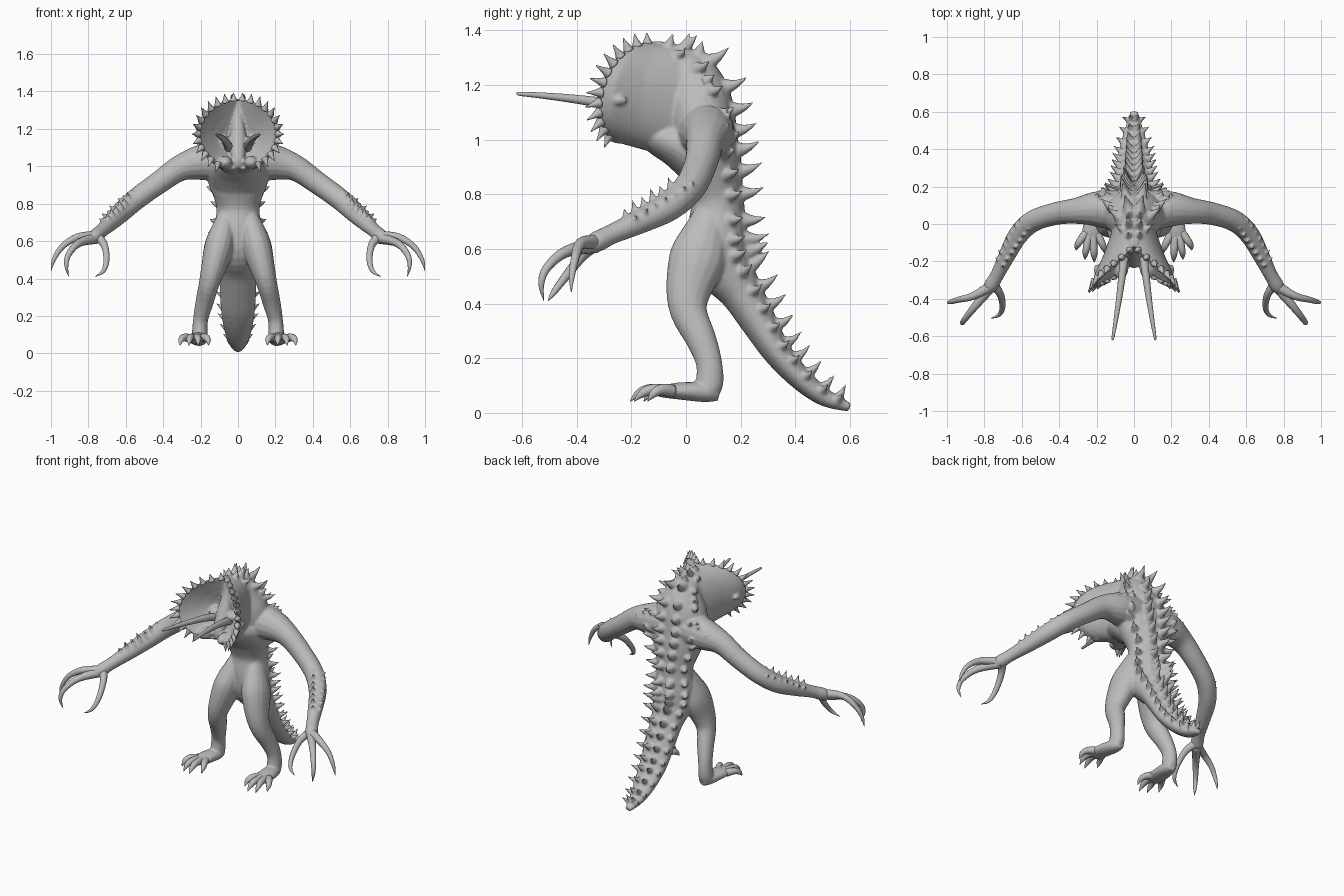
import bpy, bmesh, math
from mathutils import Vector as V

cube = bpy.data.objects.get("Cube")
if cube:
    bpy.data.objects.remove(cube)

hide = bpy.data.materials.new("grey hide")
hide.use_nodes = True
hide.diffuse_color = (0.5, 0.5, 0.5, 1)
hide.node_tree.nodes["Principled BSDF"].inputs["Base Color"].default_value = (0.5, 0.5, 0.5, 1)


def loft(bm, rings):
    """Closed skin through a list of point rings."""
    loops = [[bm.verts.new(p) for p in ring] for ring in rings]
    n = len(loops[0])
    for a, b in zip(loops, loops[1:]):
        for i in range(n):
            bm.faces.new((a[i], a[(i + 1) % n], b[(i + 1) % n], b[i]))
    bm.faces.new(loops[0])
    bm.faces.new(loops[-1])


def smooth_path(stations, steps):
    """Catmull-Rom resampling of tuples of any length."""
    pts = [stations[0]] + list(stations) + [stations[-1]]
    out = []
    for a, b, c, d in zip(pts, pts[1:], pts[2:], pts[3:]):
        for s in range(steps):
            t = s / steps
            out.append([0.5 * (2 * q + (r - p) * t + (2 * p - 5 * q + 4 * r - u) * t * t
                               + (3 * q - p - 3 * r + u) * t ** 3)
                        for p, q, r, u in zip(a, b, c, d)])
    return out + [list(stations[-1])]


def frames(path, hint):
    """Centre, side axis and normal axis at each path point."""
    for i, s in enumerate(path):
        t = (V(path[min(i + 1, len(path) - 1)][:3]) - V(path[max(i - 1, 0)][:3])).normalized()
        side = (V(hint) - t * t.dot(V(hint))).normalized()
        yield V(s[:3]), side, t.cross(side)


def tube(bm, stations, hint=(1, 0, 0), steps=4, sides=16, sx=1):
    """Tapering limb; a station is x, y, z, half width, half depth."""
    path = smooth_path([s if len(s) == 5 else (*s, s[3]) for s in stations], steps)
    rings = []
    for s, (c, u, w) in zip(path, frames(path, hint)):
        ring = []
        for k in range(sides):
            a = math.tau * k / sides
            p = c + u * (math.cos(a) * max(s[3], 0.001)) + w * (math.sin(a) * max(s[4], 0.001))
            ring.append((p.x * sx, p.y, p.z))
        rings.append(ring)
    loft(bm, rings)


def spike(bm, base, direction, length, radius, bend=(0, 0, 0)):
    """Flared thorn whose root is sunk into the skin."""
    d = V(direction).normalized()
    base = V(base)
    mid = base + d * length * 0.5
    tip = base + d * length + V(bend) * length
    hint = (1, 0, 0) if abs(d.x) < 0.8 else (0, 1, 0)
    tube(bm, [(*(base - d * radius * 0.6), radius * 1.3), (*(base + d * length * .12), radius * .9),
              (*mid, radius * 0.5), (*tip, 0.002)], hint, 2, 8)


def ball(bm, centre, radii, sx=1):
    geo = bmesh.ops.create_uvsphere(bm, u_segments=20, v_segments=12, radius=1)
    for v in geo["verts"]:
        v.co = V((sx * (centre[0] + v.co.x * radii[0]),
                  centre[1] + v.co.y * radii[1], centre[2] + v.co.z * radii[2]))


def finish(bm, name, remesh=False):
    bmesh.ops.recalc_face_normals(bm, faces=bm.faces)
    for f in bm.faces:
        f.smooth = True
    mesh = bpy.data.meshes.new(name)
    bm.to_mesh(mesh)
    bm.free()
    mesh.materials.append(hide)
    obj = bpy.data.objects.new(name, mesh)
    bpy.context.collection.objects.link(obj)
    if remesh:
        m = obj.modifiers.new("blend", "REMESH")
        m.mode, m.voxel_size, m.use_smooth_shade = "VOXEL", 0.0065, True
        s = obj.modifiers.new("soften", "SMOOTH")
        s.factor, s.iterations = 0.5, 5


# Frill rim: a runs from the crown round the left side
def rim(a):
    s = abs(math.sin(a))
    return V((0.218 * math.sin(a), -0.16 + 0.04 * math.cos(a) - 0.165 * s ** 0.8,
              1.172 + 0.188 * math.cos(a)))


def neck(a, x, y, z, h):
    return V((x * math.sin(a), y, z + h * math.cos(a)))


# Spine from crown to tail tip: x, y, z, half width, half depth
spine = [(0, -0.07, 1.30, .06, .05), (0, 0.0, 1.23, .105, .11), (0, .04, 1.13, .16, .13),
         (0, .065, 1.0, .18, .125), (0, .09, .9, .155, .115), (0, .115, .78, .115, .097),
         (0, .115, .66, .13, .11), (0, .13, .55, .125, .11), (0, .2, .445, .102, .08),
         (0, .265, .335, .096, .066), (0, .335, .22, .09, .052), (0, .425, .12, .072, .042),
         (0, .51, .055, .048, .032), (0, .60, .02, .02, .016)]

# Body: torso, frill, head, arms, legs and thorns blended into one skin
bm = bmesh.new()
tube(bm, spine, sides=28)
angles = [math.tau * k / 64 for k in range(64)]
throat = [neck(a, .115, -.03, 1.135, .21) for a in angles]
edge = [rim(a) for a in angles]
rings = [[neck(a, .10, .05, 1.12, .19) for a in angles], throat,
         [e.lerp(t, .55) for e, t in zip(edge, throat)],
         [e.lerp(t, .2) + V((.012 * math.sin(a), 0, 0)) for a, e, t in zip(angles, edge, throat)], edge]
for t in (.94, .8, .6, .4, .2, .05):
    rings.append([V((p.x * t, -.085 + (p.y + .085) * t ** 1.5, 1.15 + (p.z - 1.15) * t)) for p in edge])
loft(bm, rings)
tube(bm, [(0, -.10, 1.36, .02), (0, -.11, 1.25, .03), (0, -.14, 1.14, .045),
          (0, -.20, 1.04, .035), (0, -.21, .99, .02)])           # face ridge and beak
tube(bm, [(0, -.17, 1.03, .08, .04), (0, -.10, 1.01, .12, .07), (0, -.02, .98, .15, .09),
          (0, .06, .92, .15, .10), (0, .1, .84, .12, .09)], sides=24)  # throat and chest
for sx in (1, -1):
    ball(bm, (.07, -.235, 1.02), (.04, .06, .035), sx)            # cheek
    ball(bm, (.065, -.14, 1.13), (.03, .05, .03), sx)             # brow
    ball(bm, (.2, -.245, 1.145), (.015, .03, .018), sx)           # side bump
    ball(bm, (.17, .08, 1.035), (.09, .085, .09), sx)             # shoulder
    tube(bm, [(.08, .07, 1.03, .11), (.2, .08, 1.02, .095), (.31, .07, .99, .07),
              (.42, .055, .915, .061), (.54, .015, .828, .058), (.62, -.06, .757, .054),
              (.68, -.17, .70, .045), (.73, -.27, .655, .037), (.765, -.33, .625, .038),
              (.79, -.37, .61, .02)], (0, 1, 0), sx=sx)           # arm
    tube(bm, [(.055, .10, .76, .04, .05), (.075, .075, .67, .065, .08), (.10, .045, .57, .08, .105),
              (.13, .012, .46, .067, .086), (.155, .01, .37, .055, .068), (.18, .055, .27, .048, .056),
              (.20, .085, .18, .04, .048), (.205, .085, .10, .042, .05), (.205, .07, .06, .04, .03)], sx=sx)  # leg
    tube(bm, [(.20, .12, .068, .025), (.207, .07, .075, .045, .036), (.22, -.02, .08, .055, .032),
              (.228, -.085, .078, .05, .022), (.23, -.11, .075, .03, .014)], sx=sx)  # foot

# Paired rows of broad spikes down the back and tail
path = smooth_path(spine, 12)
rows = list(zip(path, frames(path, (1, 0, 0))))
marks = [0.0]
for p, q in zip(path, path[1:]):
    marks.append(marks[-1] + (V(q[:3]) - V(p[:3])).length)
count = 20
for k in range(count):
    goal = marks[-1] * (k + .35) / count
    i = min(range(len(marks)), key=lambda j: abs(marks[j] - goal))
    s, (c, u, w) = rows[i]
    if w.y < 0:
        w = -w
    size = min(1, .5 + 5 * s[4])
    for deg, grow in ((17, 1.0), (60, .85)):
        for sx in (1, -1):
            a = math.radians(deg) * sx
            out = u * math.sin(a) + w * math.cos(a)
            base = c + u * (math.sin(a) * s[3] * .95) + w * (math.cos(a) * s[4] * .95)
            spike(bm, base, out + V((0, .25, .05)), .092 * size * grow, .032 * size * grow, (0, 0, .15))

# Thorns on the forearms, shoulders and crown
for sx in (1, -1):
    for k in range(7):
        t = k / 6
        c = V((.575 + .13 * t, -.01 - .2 * t, .80 - .115 * t))
        for off in (V((.022, .025, .03)), V((-.012, -.012, .045))):
            p = c + off * (1 - .25 * t)
            spike(bm, (p.x * sx, p.y, p.z), (off.x * sx + .02 * sx, off.y, off.z), .034 + .014 * (k % 2), .016)
    for x, y, z in ((.14, .15, 1.1), (.19, .14, 1.08), (.16, .17, 1.01), (.24, .13, 1.04), (.12, .08, 1.22)):
        spike(bm, (x * sx, y, z), (.4 * sx, .7, .5), .04, .02)
    for y in (-.06, 0, .05):
        spike(bm, (.025 * sx, y, 1.35 - max(0, y) * .5), (.2 * sx, .3, 1), .045, .02)
finish(bm, "body", True)

# Hooked fingers
fingers = [
    [(.76, -.33, .625, .03), (.86, -.385, .62, .021), (.94, -.405, .57, .016), (.985, -.418, .5, .011), (1.0, -.42, .44, .001)],
    [(.76, -.33, .615, .03), (.85, -.44, .59, .021), (.905, -.51, .53, .016), (.918, -.53, .47, .011), (.905, -.52, .41, .001)],
    [(.755, -.32, .625, .028), (.715, -.375, .58, .02), (.703, -.44, .5, .016), (.72, -.485, .44, .011), (.765, -.505, .41, .001)]]
bm = bmesh.new()
for sx in (1, -1):
    for f in fingers:
        tube(bm, f, (.6, -.5, .1), sides=12, sx=sx)
finish(bm, "clawed_fingers")

# Four clawed toes on each foot
bm = bmesh.new()
for sx in (1, -1):
    for dx, dy in ((-.065, -.155), (-.012, -.205), (.035, -.19), (.08, -.14)):
        x = .225 + dx
        tube(bm, [(.225 + dx * .4, -.05, .08, .024), (.225 + dx * .8, dy * .65, .085, .02),
                  (x, dy * .85, .07, .015), (x + dx * .05, dy, .042, .001)], sides=12, sx=sx)
finish(bm, "clawed_toes")

# Long brow horns
bm = bmesh.new()
for sx in (1, -1):
    tube(bm, [(.045, -.12, 1.09, .026), (.06, -.25, 1.125, .021), (.08, -.40, 1.148, .016),
              (.10, -.53, 1.162, .011), (.113, -.61, 1.168, .007), (.114, -.62, 1.168, .001)], sides=12, sx=sx)
finish(bm, "brow_horns")

# Spikes around the frill rim
bm = bmesh.new()
for k in range(30):
    a = math.tau * (k + .5) / 30
    s = abs(math.sin(a))
    if math.cos(a) > -.9:
        spike(bm, rim(a) + V((0, .006, 0)), (math.sin(a) * .4, -.65 * s, math.cos(a) * .9), .03 + .022 * s, .016)
finish(bm, "frill_spikes")
